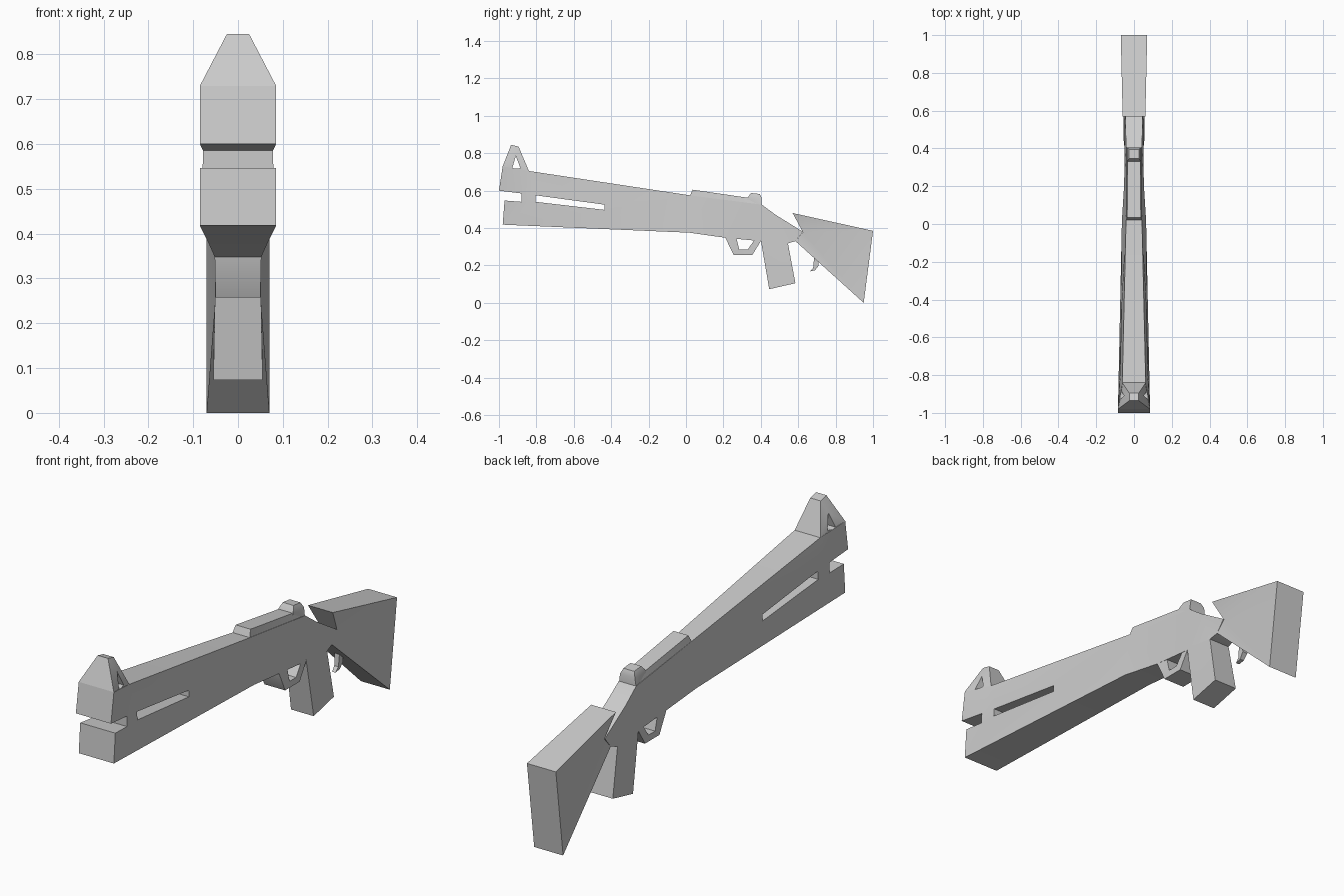
import bpy, bmesh, math
from mathutils import Vector

if "Cube" in bpy.data.objects:
    bpy.data.objects.remove(bpy.data.objects["Cube"], do_unlink=True)

grey = bpy.data.materials.new("plain grey")
grey.use_nodes = True
grey.diffuse_color = (0.6, 0.6, 0.6, 1)
grey.node_tree.nodes["Principled BSDF"].inputs["Base Color"].default_value = (0.6, 0.6, 0.6, 1)


def slab(name, outline, holes=()):
    """Symmetric plate from a side profile of (y, z, half width) points, with holes."""
    bm = bmesh.new()
    width, edges, rims = {}, [], []
    for loop in (outline, *holes):
        vs = [bm.verts.new((0, y, z)) for y, z, w in loop]
        for v, p in zip(vs, loop):
            width[v] = p[2]
        rims.append(vs)
        edges += [bm.edges.new((a, b)) for a, b in zip(vs, vs[1:] + vs[:1])]
    bmesh.ops.triangle_fill(bm, edges=edges, use_beauty=True, normal=(1, 0, 0))
    # Mirror the filled side and join both along the rims
    faces = list(bm.faces)
    twin = {v: bm.verts.new((-w, v.co.y, v.co.z)) for v, w in width.items()}
    for f in faces:
        bm.faces.new([twin[v] for v in reversed(f.verts)])
    for v, w in width.items():
        v.co.x = w
    for vs in rims:
        for a, b in zip(vs, vs[1:] + vs[:1]):
            bm.faces.new((a, b, twin[b], twin[a]))
    bmesh.ops.recalc_face_normals(bm, faces=bm.faces)
    mesh = bpy.data.meshes.new(name)
    bm.to_mesh(mesh)
    bm.free()
    mesh.materials.append(grey)
    obj = bpy.data.objects.new(name, mesh)
    bpy.context.collection.objects.link(obj)
    bpy.ops.object.select_all(action='DESELECT')
    obj.select_set(True)
    bpy.context.view_layer.objects.active = obj
    bpy.ops.object.shade_smooth_by_angle(angle=math.radians(30))
    return obj


# Barrel, receiver and neck, with the open muzzle gap and the long slot
slab("body",
     [(-1, .60, .085), (-.98, .73, .085), (-.84, .705, .062), (.02, .575, .042),
      (.405, .525, .042), (.48, .47, .044), (.625, .38, .045), (.585, .33, .045),
      (.545, .318, .05), (.40, .33, .05), (.21, .348, .052), (.02, .375, .064),
      (-.98, .418, .085), (-.97, .547, .085), (-.88, .54, .079), (-.88, .585, .078)],
     [[(-.805, .575, .074), (-.435, .525, .066), (-.435, .497, .067), (-.805, .54, .077)]])

# Front sight tower with a triangular window
slab("front_sight",
     [(-.98, .73, .085), (-.935, .845, .025), (-.895, .835, .025),
      (-.84, .705, .062), (-.88, .69, .068), (-.96, .705, .083)],
     [[(-.91, .785, .052), (-.885, .72, .066), (-.93, .715, .076)]])

# Raised rail and rear sight
slab("top_rail", [(.02, .57, .042), (.035, .605, .036), (.33, .562, .034),
                  (.40, .55, .034), (.402, .515, .042)])
slab("rear_sight", [(.325, .55, .036), (.33, .563, .036), (.347, .587, .026),
                    (.395, .582, .026), (.405, .56, .036), (.404, .515, .042)])

# Shoulder stock, pinched at the neck
slab("stock", [(.57, .48, .06), (1, .385, .07), (.95, 0, .07),
               (.585, .33, .045), (.625, .378, .042)])

# Pistol grip
slab("grip", [(.40, .335, .05), (.47, .38, .046), (.535, .37, .046), (.545, .318, .05),
              (.585, .105, .055), (.445, .073, .055)])

# Trigger guard
slab("trigger_guard",
     [(.21, .348, .052), (.255, .257, .05), (.355, .257, .05), (.40, .33, .05),
      (.40, .365, .046), (.21, .365, .05)],
     [[(.27, .345, .05), (.365, .355, .048), (.365, .335, .049),
       (.33, .285, .05), (.285, .285, .05)]])

# Curved trigger hook under the stock
slab("trigger", [(.685, .245, .012), (.705, .24, .012), (.71, .2, .012),
                 (.69, .174, .01), (.662, .168, .008), (.68, .187, .01)])
